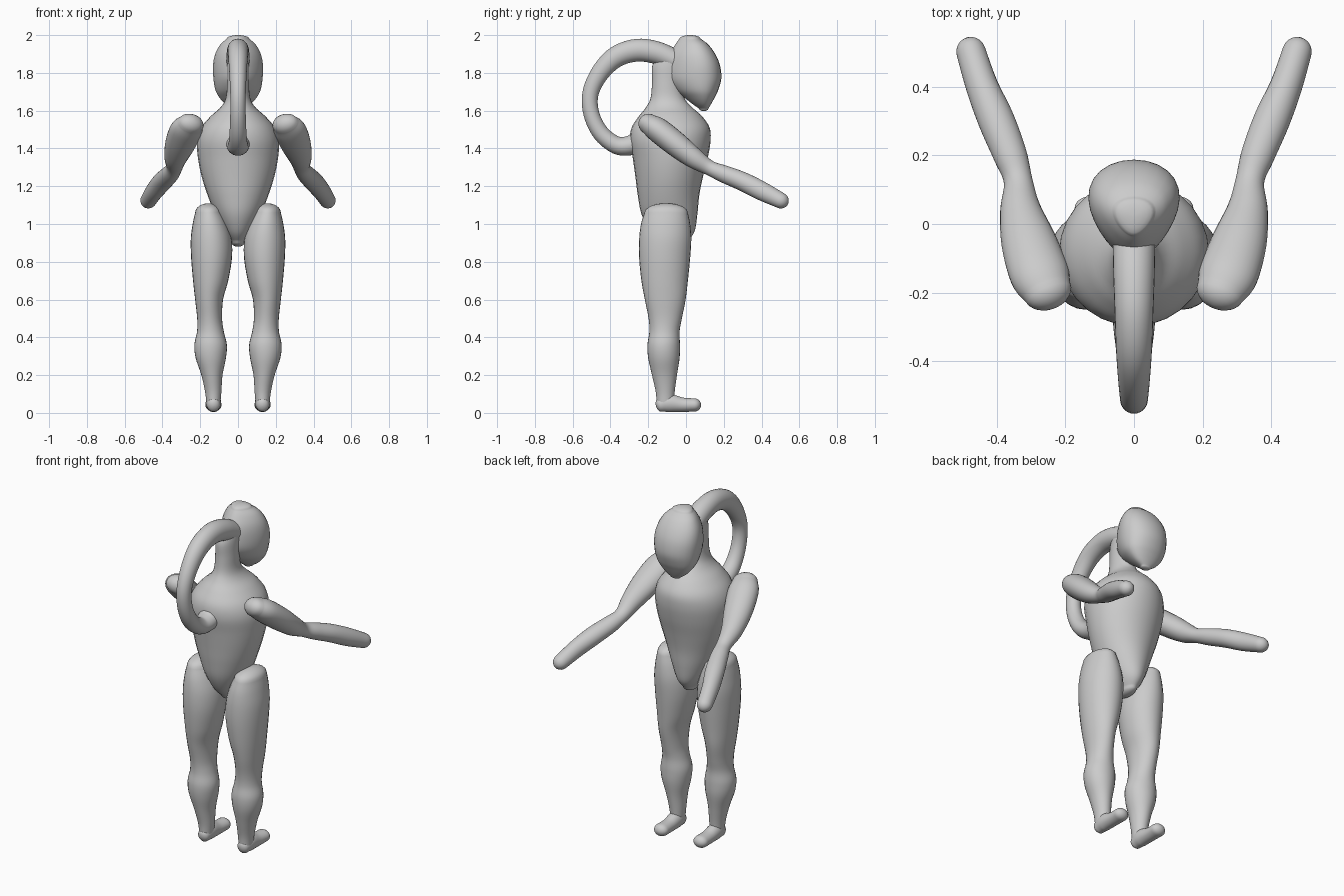
import bpy, bmesh, math
from mathutils import Vector

SEG, SUB = 28, 5


def catmull(p, q, r, s, t):
    return [0.5 * (2*b + (c-a)*t + (2*a-5*b+4*c-d)*t*t + (3*b-a-3*c+d)*t**3)
            for a, b, c, d in zip(p, q, r, s)]


def loft(name, rings, caps=(0.03, 0.03), flat=False, mirror=False, taper=0.0):
    """Smooth tube through rings (x, y, z, half width, half depth) with domed ends."""
    n = len(rings)
    pts = []
    for i in range(n - 1):
        a, d = rings[max(i-1, 0)], rings[min(i+2, n-1)]
        pts += [catmull(a, rings[i], rings[i+1], d, k / SUB) for k in range(SUB)]
    pts.append(list(rings[-1]))
    cs = [Vector(p[:3]) for p in pts]

    def tangent(i):
        t = (cs[min(i+1, len(cs)-1)] - cs[max(i-1, 0)]).normalized()
        return Vector((0, 0, 1 if t.z > 0 else -1)) if flat else t

    sections = [(cs[i], tangent(i), p[3], p[4]) for i, p in enumerate(pts)]
    for end, sign, cap in ((0, -1, caps[0]), (-1, 1, caps[1])):
        c, t, a, b = sections[end]
        for k in range(1, 6):
            ang = math.radians(k * 17)
            s = (c + t * sign * cap * math.sin(ang), t, a * math.cos(ang), b * math.cos(ang))
            sections.insert(0, s) if sign < 0 else sections.append(s)

    bm = bmesh.new()
    loops = []
    for c, t, a, b in sections:
        side = (Vector((1, 0, 0)) - t * t.x).normalized()
        up = t.cross(side)
        loop = []
        for k in range(SEG):
            u = 2 * math.pi * k / SEG
            w = a * math.cos(u) * (1 + taper * math.sin(u))
            loop.append(bm.verts.new(c + side * w + up * b * math.sin(u)))
        loops.append(loop)
    for l, m in zip(loops, loops[1:]):
        for k in range(SEG):
            j = (k + 1) % SEG
            bm.faces.new((l[k], l[j], m[j], m[k]))
    bm.faces.new(loops[0])
    bm.faces.new(loops[-1])
    bmesh.ops.recalc_face_normals(bm, faces=bm.faces)
    for f in bm.faces:
        f.smooth = True
    me = bpy.data.meshes.new(name)
    bm.to_mesh(me)
    bm.free()
    ob = bpy.data.objects.new(name, me)
    bpy.context.collection.objects.link(ob)
    if mirror:
        ob.modifiers.new("mirror", 'MIRROR')
    return ob


def stack(profile):
    """Turn (z, back y, front y, half width) into rings."""
    return [(0, (b + f) / 2, z, w, (f - b) / 2) for z, b, f, w in profile]


# torso and neck
loft("torso_and_neck", stack([
    (0.91, -0.14, 0.01, 0.04), (0.96, -0.19, 0.045, 0.075), (1.05, -0.235, 0.06, 0.12),
    (1.15, -0.255, 0.07, 0.16), (1.25, -0.268, 0.09, 0.192), (1.35, -0.282, 0.115, 0.212),
    (1.44, -0.297, 0.13, 0.217), (1.51, -0.288, 0.125, 0.195), (1.57, -0.25, 0.085, 0.145),
    (1.62, -0.21, 0.03, 0.09), (1.67, -0.187, -0.01, 0.064), (1.75, -0.18, -0.02, 0.058),
    (1.83, -0.18, 0.0, 0.058), (1.88, -0.16, 0.0, 0.055)]), caps=(0.03, 0.03), flat=True)

# head, wider at the face than at the back
loft("head", stack([
    (1.61, 0.07, 0.118, 0.03), (1.635, 0.035, 0.133, 0.065), (1.67, -0.01, 0.152, 0.095),
    (1.71, -0.06, 0.171, 0.115), (1.77, -0.10, 0.187, 0.125), (1.84, -0.10, 0.18, 0.127),
    (1.90, -0.085, 0.155, 0.116), (1.95, -0.057, 0.118, 0.09), (1.98, -0.035, 0.078, 0.058)]),
    caps=(0.012, 0.02), flat=True, taper=0.3)

# curved tube from the back of the head to the back
loft("back_tube", [
    (0, -0.05, 1.86, 0.062, 0.058), (0, -0.15, 1.905, 0.06, 0.06), (0, -0.26, 1.92, 0.056, 0.06),
    (0, -0.37, 1.885, 0.052, 0.056), (0, -0.455, 1.80, 0.046, 0.049), (0, -0.506, 1.69, 0.041, 0.043),
    (0, -0.50, 1.58, 0.041, 0.042), (0, -0.45, 1.48, 0.045, 0.044), (0, -0.37, 1.418, 0.052, 0.047),
    (0, -0.30, 1.415, 0.06, 0.052), (0, -0.25, 1.44, 0.062, 0.055)], caps=(0.02, 0.02))

# arms reaching forward
loft("arm", [
    (0.252, -0.195, 1.528, 0.072, 0.055), (0.275, -0.145, 1.495, 0.087, 0.066),
    (0.307, -0.05, 1.42, 0.08, 0.065), (0.33, 0.04, 1.35, 0.06, 0.055),
    (0.337, 0.125, 1.297, 0.042, 0.04), (0.36, 0.20, 1.265, 0.049, 0.046),
    (0.40, 0.30, 1.225, 0.053, 0.05), (0.442, 0.40, 1.175, 0.047, 0.05),
    (0.474, 0.50, 1.125, 0.043, 0.042)], caps=(0.055, 0.045), mirror=True)

# legs
loft("leg", [
    (0.13, -0.11, 0.04, 0.036, 0.045), (0.131, -0.11, 0.11, 0.043, 0.05),
    (0.138, -0.114, 0.2, 0.056, 0.066), (0.144, -0.117, 0.29, 0.08, 0.083),
    (0.145, -0.118, 0.36, 0.086, 0.086), (0.146, -0.114, 0.43, 0.071, 0.08),
    (0.15, -0.11, 0.5, 0.066, 0.088), (0.153, -0.11, 0.6, 0.074, 0.108),
    (0.145, -0.113, 0.7, 0.093, 0.123), (0.14, -0.113, 0.82, 0.108, 0.135),
    (0.142, -0.11, 0.92, 0.108, 0.138), (0.148, -0.108, 1.0, 0.092, 0.13),
    (0.155, -0.105, 1.06, 0.072, 0.115)], caps=(0.025, 0.05), flat=True, mirror=True)

# feet
loft("foot", [
    (0.13, -0.135, 0.043, 0.034, 0.038), (0.13, -0.09, 0.052, 0.041, 0.048),
    (0.13, -0.02, 0.043, 0.04, 0.038), (0.13, 0.045, 0.042, 0.043, 0.035)],
    caps=(0.025, 0.035), mirror=True)
